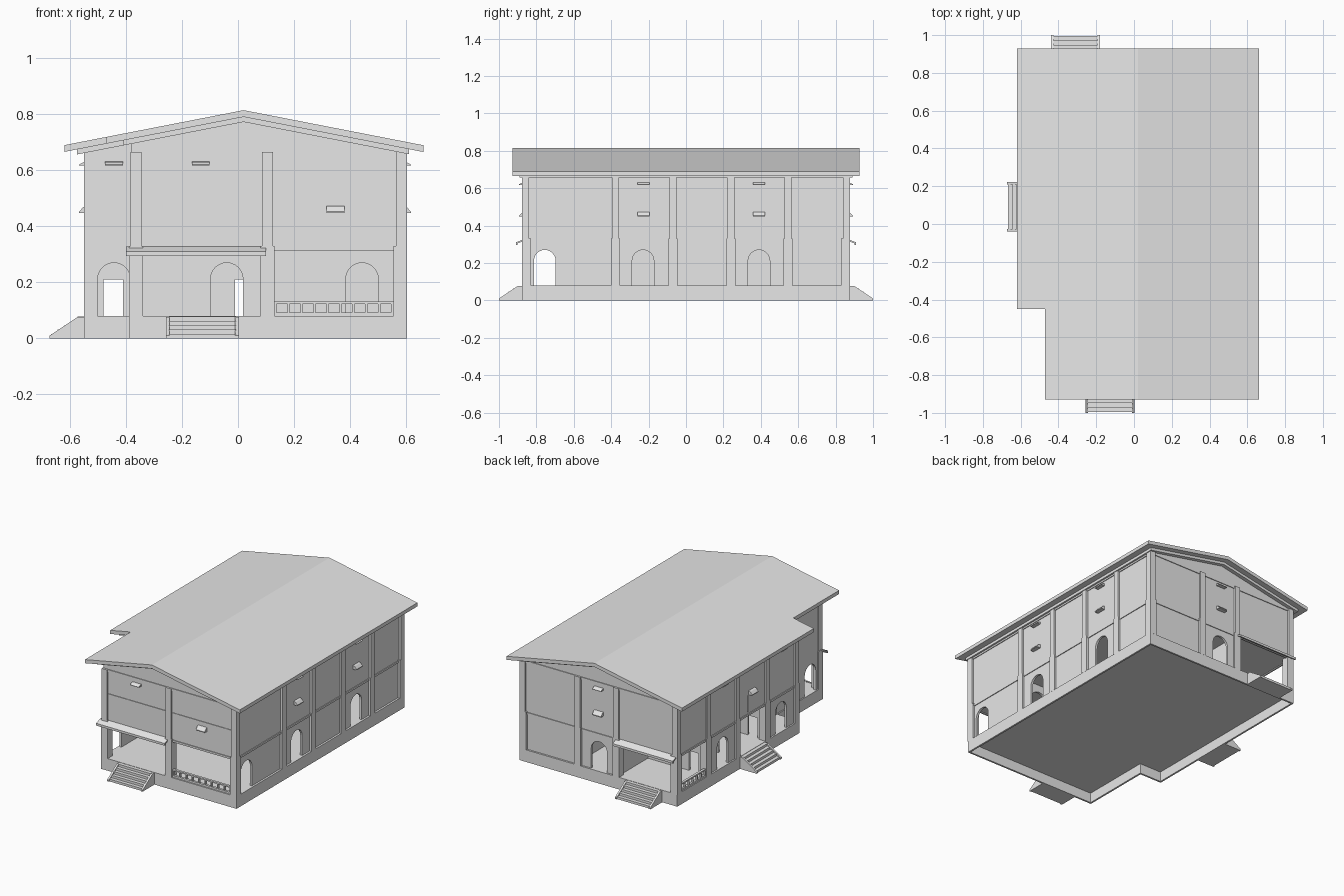
import bpy, bmesh, math

if "Cube" in bpy.data.objects:
    bpy.data.objects.remove(bpy.data.objects["Cube"])

mat = bpy.data.materials.new("plain grey")
mat.diffuse_color = (0.8, 0.8, 0.8, 1)
mat.use_nodes = True
mat.node_tree.nodes["Principled BSDF"].inputs["Base Color"].default_value = mat.diffuse_color


def prism(name, pts, axis, lo, hi):
    """Extrude a 2D outline along an axis (x: pts=yz, y: pts=xz, z: pts=xy)."""
    def at(p, d):
        return {'x': (d, p[0], p[1]), 'y': (p[0], d, p[1]), 'z': (p[0], p[1], d)}[axis]
    bm = bmesh.new()
    a = [bm.verts.new(at(p, lo)) for p in pts]
    b = [bm.verts.new(at(p, hi)) for p in pts]
    bm.faces.new(a)
    bm.faces.new(b)
    for i in range(len(pts)):
        j = (i + 1) % len(pts)
        bm.faces.new((a[i], a[j], b[j], b[i]))
    bmesh.ops.recalc_face_normals(bm, faces=bm.faces)
    me = bpy.data.meshes.new(name)
    bm.to_mesh(me)
    bm.free()
    me.materials.append(mat)
    ob = bpy.data.objects.new(name, me)
    bpy.context.collection.objects.link(ob)
    return ob


def box(name, x0, x1, y0, y1, z0, z1):
    return prism(name, [(x0, y0), (x1, y0), (x1, y1), (x0, y1)], 'z', z0, z1)


def wall(name, axis, lo, a0, a1, openings=(), t=0.015):
    """Ground floor wall; openings are (centre, width, top, arched)."""
    z0, z1 = 0.08, 0.32
    pts = [(a0, z1), (a0, z0)]
    for c, w, top, arched in sorted(openings):
        r = w / 2
        pts.append((c - r, z0))
        if arched:
            pts += [(c - r * math.cos(math.pi * i / 12),
                     top - r + r * math.sin(math.pi * i / 12)) for i in range(13)]
        else:
            pts += [(c - r, top), (c + r, top)]
        pts.append((c + r, z0))
    pts += [(a1, z0), (a1, z1)]
    prism(name, pts, axis, lo, lo + t)


def arch(c):
    return (c, 0.116, 0.27, True)


def door(c):
    return (c, 0.07, 0.21, False)


X0, X1, Y0, Y1 = -0.55, 0.603, -0.877, 0.877   # plinth extents
NX, NY = -0.388, -0.40                         # notch corner

# side: extrusion axis, plinth face, wall face, outward sign
SIDES = {'front': ('x', Y0, -0.865, -1), 'back': ('x', Y1, 0.865, 1),
         'left': ('y', X0, -0.54, -1), 'right': ('y', X1, 0.59, 1),
         'setback': ('x', NY, -0.40, -1)}

# plinth skirt, open underneath, with the floor slab on top
foot = [(NX, Y0), (X1, Y0), (X1, Y1), (X0, Y1), (X0, NY), (NX, NY)]
prism("floor_slab", foot, 'z', 0.066, 0.08)
T = 0.012
for x0, x1, y0, y1 in [(NX, X1, Y0, Y0 + T), (X1 - T, X1, Y0, Y1), (X0, X1, Y1 - T, Y1),
                       (X0, X0 + T, NY, Y1), (X0, NX + T, NY, NY + T), (NX, NX + T, Y0, NY)]:
    box("plinth_skirt", x0, x1, y0, y1, 0, 0.08)

# ground floor outer walls
wall("right_wall", 'x', 0.575, -0.865, 0.865, [arch(-0.755), arch(-0.23), arch(0.39)])
wall("back_wall", 'y', 0.85, -0.11, 0.59, [arch(0.03)])
wall("left_wall_front", 'x', -0.54, -0.40, -0.06, [arch(-0.22)])
wall("left_wall_back", 'x', -0.54, 0.235, 0.55, [arch(0.39)])
wall("notch_side_wall", 'x', -0.38, -0.865, -0.385, [arch(-0.755)])
wall("front_porch_wall", 'y', -0.40, -0.54, 0.59, [arch(-0.443), arch(-0.04), arch(0.443)])

# ground floor inner walls
wall("side_porch_wall_front", 'y', -0.075, -0.54, -0.30, [door(-0.445)])
wall("side_porch_wall_back", 'y', 0.235, -0.54, -0.30, [door(-0.445)])
wall("side_porch_inner_wall", 'x', -0.30, -0.075, 0.25, [arch(0.085)])
wall("back_porch_wall", 'y', 0.54, -0.54, -0.10, [door(-0.445)])
wall("back_porch_side_wall", 'x', -0.11, 0.54, 0.865)
wall("hall_cross_wall", 'y', 0.235, -0.30, 0.20, [door(0.025)])
wall("hall_side_wall", 'x', 0.20, -0.385, 0.865)


def roof_top(x):
    return 0.815 - 0.195 * abs(x - 0.02)


def roof_band(x0, x1, drop0, drop1):
    xs = [x0, 0.02, x1]
    return ([(x, roof_top(x) - drop0) for x in xs] +
            [(x, roof_top(x) - drop1) for x in reversed(xs)])


# roof sheet, rake band under it, and upper storey with gables
for part, lx, y0, y1 in [("front", -0.47, -0.928, -0.45), ("rear", -0.62, -0.45, 0.928)]:
    prism("roof_" + part, roof_band(lx, 0.663, 0, 0.024), 'y', y0, y1)
for part, lx, y0, y1 in [("front", -0.41, -0.89, -0.42), ("rear", -0.575, -0.42, 0.89)]:
    prism("rake_band_" + part, roof_band(lx, 0.61, 0.022, 0.042), 'y', y0, y1)
for part, lx, y0, y1 in [("front", -0.38, -0.865, -0.40), ("rear", -0.54, -0.40, 0.865)]:
    outline = [(lx, 0.318), (0.59, 0.318)] + [(x, roof_top(x) - 0.03) for x in (0.59, 0.02, lx)]
    prism("upper_storey_" + part, outline, 'y', y0, y1)

# columns: wide below, slimmer above
cols = [(0.579, y) for y in (-0.853, -0.377, -0.07, 0.24, 0.545, 0.853)]
cols += [(-0.526, y) for y in (-0.377, -0.07, 0.24, 0.545, 0.853)]
cols += [(-0.364, -0.853), (0.105, -0.853), (0.18, 0.853), (-0.10, 0.853)]
for x, y in cols:
    for nm, r, z0, z1 in [("lower_column", 0.0245, 0.079, 0.33), ("upper_column", 0.0195, 0.33, 0.665)]:
        sx = 0.0245 - r if x > 0.5 else (r - 0.0245 if x < -0.5 else 0)
        sy = math.copysign(0.0245 - r, y) if abs(y) > 0.8 else 0
        box(nm, x + sx - r, x + sx + r, y + sy - r, y + sy + r, z0, z1)


def strip(name, side, a0, a1, pts):
    """Extrude an (outward, z) outline along a side, measured from the wall face."""
    axis, _, face, s = SIDES[side]
    prism(name, [(face + s * d, z) for d, z in pts], axis, a0, a1)


def rect(d, z0, z1):
    return [(-0.005, z0), (d, z0), (d, z1), (-0.005, z1)]


# string courses and top beams
for side, a0, a1 in [("front", -0.38, 0.59), ("back", -0.54, 0.59),
                     ("right", -0.865, 0.865), ("left", -0.385, 0.865)]:
    strip("storey_band", side, a0, a1, rect(0.005, 0.312, 0.325))
    strip("top_beam", side, a0, a1, rect(0.005, 0.65, 0.665))
strip("front_band", "front", -0.34, 0.56, rect(0.004, 0.49, 0.505))

# long sloped awnings over the porches
for side, a0, a1 in [("front", -0.40, 0.10), ("back", -0.54, -0.10)]:
    strip("porch_awning", side, a0, a1,
          [(0, 0.328), (0.045, 0.31), (0.045, 0.295), (0.037, 0.295), (0.037, 0.304), (0, 0.318)])

# little hoods: tall ones at mid height, thin ones under the eaves
hoods = [("front", -0.133, 0.618, 0.014), ("setback", -0.443, 0.618, 0.014),
         ("front", 0.348, 0.448, 0.027), ("back", 0.03, 0.618, 0.014), ("back", 0.03, 0.448, 0.027),
         ("left", 0.39, 0.618, 0.014), ("left", -0.22, 0.618, 0.014), ("left", 0.085, 0.448, 0.027)]
hoods += [("right", y, z, h) for y in (-0.228, 0.39) for z, h in ((0.618, 0.014), (0.448, 0.027))]
for side, c, z, h in hoods:
    strip("window_hood", side, c - 0.032, c + 0.032,
          [(-0.005, z), (-0.005, z + h), (0.012, z + h * 0.8), (0.027, z + h * 0.2), (0.027, z)])

# shallow upper shutters
for side, a0, a1 in [("front", 0.30, 0.38), ("setback", -0.50, -0.40), ("left", 0.04, 0.13)]:
    strip("shutter", side, a0, a1, rect(0.004, 0.34, 0.445))


# entrance stairs with sloping cheeks
def stairs(side, a0, a1):
    axis, face, _, s = SIDES[side]
    n, run, rise = 5, 0.118, 0.078
    pts = [(0, 0), (0, rise)]
    for i in range(n):
        d = run * (i + 1) / n
        pts += [(d, rise * (n - i) / n), (d, rise * (n - i - 1) / n)]
    prism(side + "_steps", [(face + s * d, z) for d, z in pts[:-1] + [(run, 0)]], axis, a0 + 0.01, a1 - 0.01)
    cheek = [(0, 0), (0, 0.077), (0.022, 0.077), (0.123, 0.01), (0.123, 0)]
    for c in (a0, a1 - 0.013):
        prism(side + "_stair_cheek", [(face + s * d, z) for d, z in cheek], axis, c, c + 0.013)


stairs("front", -0.257, 0.003)
stairs("back", -0.44, -0.18)
stairs("left", -0.04, 0.222)


# balustrades
def balustrade(side, a0, a1, n):
    def piece(name, b0, b1, z0, z1):
        strip(name, side, b0, b1, [(-0.012, z0), (0.004, z0), (0.004, z1), (-0.012, z1)])
    piece("bottom_rail", a0, a1, 0.08, 0.092)
    piece("top_rail", a0, a1, 0.122, 0.131)
    for i in range(n + 1):
        c = a0 + 0.004 + (a1 - a0 - 0.008) * i / n
        piece("baluster", c - 0.004, c + 0.004, 0.09, 0.124)


balustrade("front", 0.13, 0.555, 9)
balustrade("left", 0.57, 0.83, 6)
